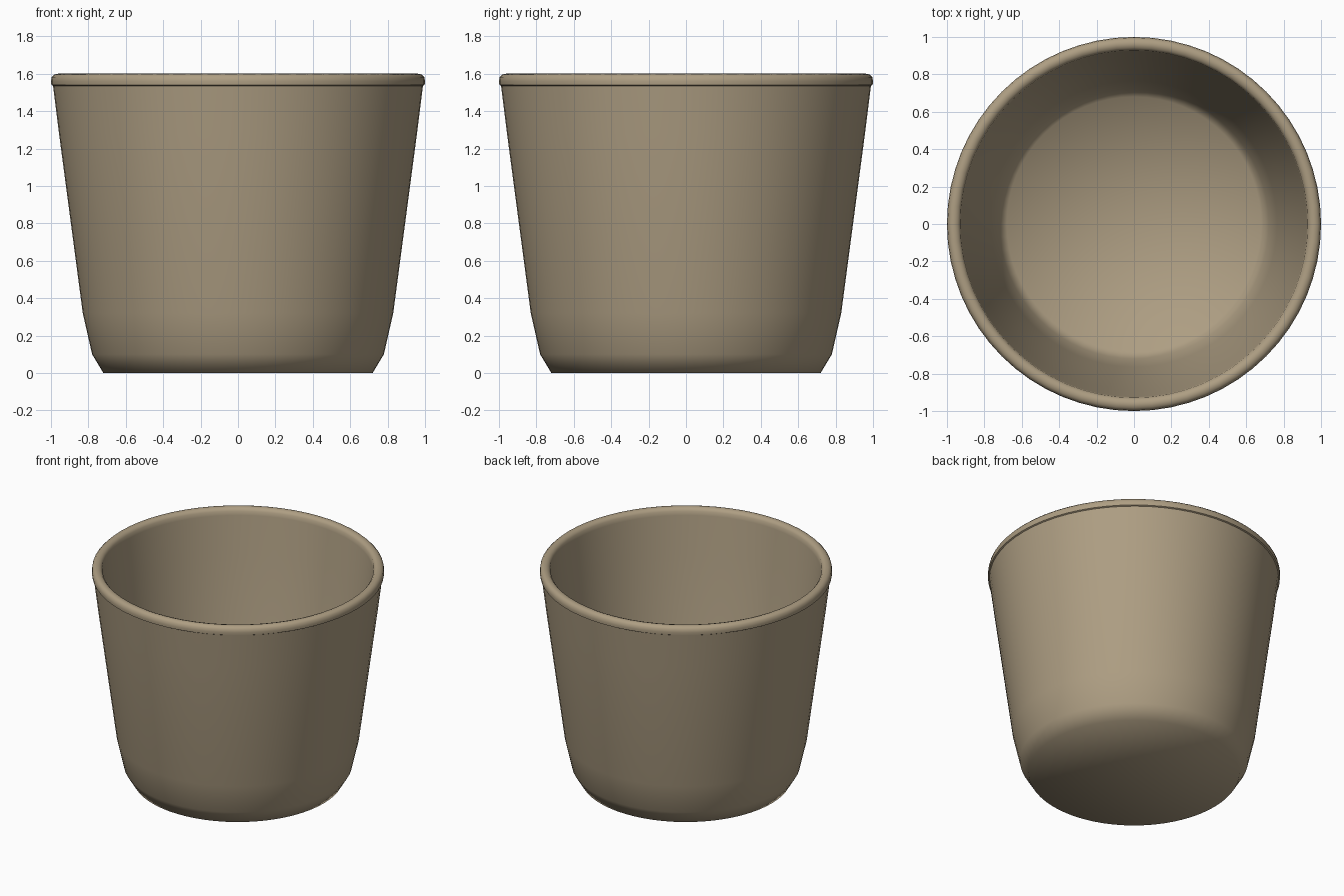
import bpy, bmesh, math

if "Cube" in bpy.data.objects:
    bpy.data.objects.remove(bpy.data.objects["Cube"])

SEG = 64

mat = bpy.data.materials.new("tan_clay")
mat.diffuse_color = (0.42, 0.34, 0.225, 1.0)
mat.use_nodes = True
mat.node_tree.nodes["Principled BSDF"].inputs["Base Color"].default_value = mat.diffuse_color


def lathe(name, profile, sharp=()):
    """Revolve (radius, height) points round z; points at radius 0 become poles."""
    bm = bmesh.new()
    rings = []
    for r, z in profile:
        n = 1 if r == 0 else SEG
        rings.append([bm.verts.new((r * math.cos(2 * math.pi * i / SEG),
                                    r * math.sin(2 * math.pi * i / SEG), z))
                      for i in range(n)])
    for a, b in zip(rings, rings[1:]):
        for i in range(SEG):
            j = (i + 1) % SEG
            if len(a) == 1:
                bm.faces.new((a[0], b[j], b[i]))
            elif len(b) == 1:
                bm.faces.new((a[i], a[j], b[0]))
            else:
                bm.faces.new((a[i], a[j], b[j], b[i]))
    for f in bm.faces:
        f.smooth = True
    # Sharp crease round chosen rings
    for k in sharp:
        for i in range(SEG):
            e = bm.edges.get((rings[k][i], rings[k][(i + 1) % SEG]))
            e.smooth = False
    bmesh.ops.recalc_face_normals(bm, faces=bm.faces[:])
    me = bpy.data.meshes.new(name)
    bm.to_mesh(me)
    bm.free()
    me.materials.append(mat)
    ob = bpy.data.objects.new(name, me)
    bpy.context.collection.objects.link(ob)
    return ob


# Whole pot: base, outer wall, rounded rim, inner wall, inner floor
profile = [
    (0, 0), (0.72, 0), (0.78, 0.10), (0.83, 0.32), (0.957, 1.28), (0.989, 1.535),
    (0.998, 1.54), (1.0, 1.56), (0.996, 1.582), (0.982, 1.596), (0.962, 1.6),
    (0.942, 1.594), (0.929, 1.578), (0.925, 1.55),
    (0.89, 1.27), (0.765, 0.33), (0.72, 0.13), (0.68, 0.07), (0, 0.07),
]
lathe("pot", profile, sharp=(5, 6, 13))
